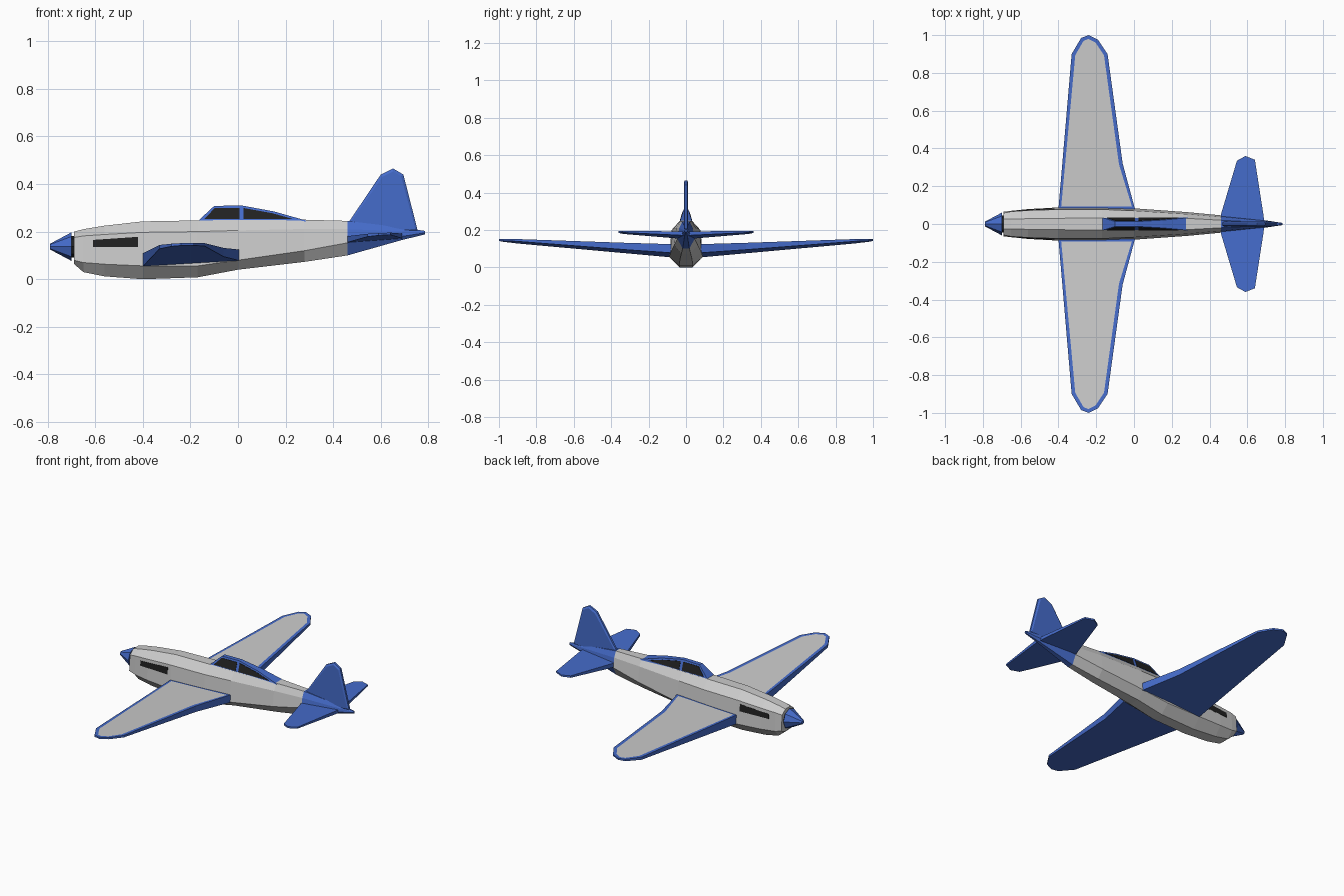
import bpy, bmesh
from math import pi
from mathutils import Vector, Matrix
from mathutils.bvhtree import BVHTree

if "Cube" in bpy.data.objects:
    bpy.data.objects.remove(bpy.data.objects["Cube"])


def material(name, color):
    m = bpy.data.materials.new(name)
    m.diffuse_color = color
    m.use_nodes = True
    m.node_tree.nodes["Principled BSDF"].inputs["Base Color"].default_value = m.diffuse_color
    return m


GREY = material("grey", (0.6, 0.6, 0.6, 1))
BLUE = material("blue", (0.06, 0.15, 0.6, 1))
BLACK = material("black", (0.015, 0.015, 0.015, 1))


def finish(name, bm, mats, mirror=False):
    bmesh.ops.recalc_face_normals(bm, faces=bm.faces[:])
    me = bpy.data.meshes.new(name)
    bm.to_mesh(me)
    bm.free()
    for m in mats:
        me.materials.append(m)
    ob = bpy.data.objects.new(name, me)
    bpy.context.collection.objects.link(ob)
    if mirror:
        mod = ob.modifiers.new("mirror", 'MIRROR')
        mod.use_axis = (False, True, False)
        mod.use_mirror_merge = False
    return ob


def bridge(bm, a, b):
    n = len(a)
    return [bm.faces.new((a[i], a[(i + 1) % n], b[(i + 1) % n], b[i])) for i in range(n)]


def prism(side_a, side_b):
    """Closed solid between two matching outlines; returns bmesh and both caps."""
    bm = bmesh.new()
    a = [bm.verts.new(p) for p in side_a]
    b = [bm.verts.new(p) for p in side_b]
    bridge(bm, a, b)
    caps = bm.faces.new(a), bm.faces.new(b[::-1])
    bmesh.ops.recalc_face_normals(bm, faces=bm.faces[:])
    return bm, caps


def slab(outline, top, bottom):
    """Wing panel from an (x, y) plan between two sloping planes."""
    def plane(c):
        return [(x, y, c[0] + c[1] * y + c[2] * (x - outline[0][0])) for x, y in outline]
    return prism(plane(top), plane(bottom))


def side_panel(name, target, outline):
    """Dark panel laid on the side of a body, given as an (x, z) outline."""
    bm = bmesh.new()
    verts = []
    for x, z in outline:
        hit = target.ray_cast(Vector((x, 1, z)), Vector((0, -1, 0)))[0]
        verts.append(bm.verts.new((x, hit.y + 0.002, z)))
    face = bm.faces.new(verts)
    face.normal_update()
    if face.normal.y < 0:
        face.normal_flip()
    back = [bm.verts.new(v.co - Vector((0, 0.004, 0))) for v in verts]
    bridge(bm, verts, back)
    finish(name, bm, [BLACK], mirror=True)


# Fuselage: x, then (z, half width) for top, shoulder, chine and keel
stations = [
    (-.69, .20, .025, .175, .058, .080, .065, .065, .035),
    (-.65, .21, .027, .182, .066, .070, .070, .030, .035),
    (-.56, .225, .028, .188, .072, .063, .079, .012, .035),
    (-.40, .243, .030, .197, .077, .056, .088, .000, .035),
    (-.17, .247, .033, .200, .077, .056, .090, .008, .035),
    (.00, .249, .033, .205, .070, .080, .083, .040, .033),
    (.28, .250, .030, .211, .052, .120, .063, .073, .025),
    (.46, .245, .020, .210, .036, .153, .046, .100, .018),
    (.69, .217, .008, .202, .016, .180, .020, .165, .008),
    (.785, .203, .003, .200, .006, .195, .006, .188, .003),
]
bm = bmesh.new()
rings = []
for x, *s in stations:
    half = [(s[i + 1], s[i]) for i in range(0, 8, 2)]
    ring = half + [(-y, z) for y, z in reversed(half)]
    rings.append([bm.verts.new((x, y, z)) for y, z in ring])
for a, b in zip(rings, rings[1:]):
    for f in bridge(bm, a, b):
        f.material_index = int(a[0].co.x > 0.45)
bm.faces.new(rings[0])
bm.faces.new(rings[-1]).material_index = 1
fuselage_tree = BVHTree.FromBMesh(bm)
finish("fuselage", bm, [GREY, BLUE])

# Main wings: blue slab with a grey inset upper skin
wing_plan = [(-.40, .08), (-.33, .90), (-.28, .985), (-.24, 1.0),
             (-.19, .975), (-.14, .90), (-.06, .32), (.005, .08)]
bm, (upper, _) = slab(wing_plan, (.105, .04, .04), (.047, .085, .06))
bmesh.ops.inset_region(bm, faces=[upper], thickness=0.02)
upper.material_index = 1
finish("wings", bm, [BLUE, GREY], mirror=True)

# Tailplane
tail_plan = [(.46, .02), (.46, .05), (.545, .335), (.59, .36), (.64, .34), (.685, .05), (.69, .01)]
bm, _ = slab(tail_plan, (.18, .02, .05), (.152, .06, .08))
finish("tailplane", bm, [BLUE], mirror=True)

# Fin, with slightly raised flat cheeks
fin_side = [(.462, .235), (.60, .44), (.652, .465), (.695, .44), (.755, .205), (.69, .195)]
bm, caps = prism([(x, .006, z) for x, z in fin_side], [(x, -.006, z) for x, z in fin_side])
for cap in caps:
    bmesh.ops.inset_region(bm, faces=[cap], thickness=0.012, depth=0.006)
finish("fin", bm, [BLUE])

# Canopy frame, narrowing towards the roof
canopy_side = [(-.17, .243), (-.10, .308), (.015, .31), (.15, .285), (.285, .247), (.285, .243)]


def canopy_outline(sign):
    return [(x, sign * (.034 - (z - .243) * .32), z) for x, z in canopy_side]


bm, _ = prism(canopy_outline(1), canopy_outline(-1))
canopy_tree = BVHTree.FromBMesh(bm)
finish("canopy_frame", bm, [BLUE])

# Canopy glass
side_panel("front_glass", canopy_tree, [(-.142, .252), (-.098, .299), (.006, .299), (.006, .252)])
side_panel("rear_glass", canopy_tree, [(.024, .252), (.024, .299), (.145, .277), (.235, .252)])

# Exhaust openings
side_panel("exhaust_panel", fuselage_tree, [(-.61, .136), (-.61, .165), (-.42, .178), (-.42, .136)])

# Propeller spinner and its dark backing plate
bm = bmesh.new()
bmesh.ops.create_cone(bm, cap_ends=True, segments=8, radius1=.06, radius2=.012, depth=.09,
                      matrix=Matrix.Translation((-.745, 0, .137)) @ Matrix.Rotation(-pi / 2, 4, 'Y'))
finish("spinner", bm, [BLUE])
bm = bmesh.new()
bmesh.ops.create_cone(bm, cap_ends=True, segments=8, radius1=.045, radius2=.045, depth=.03,
                      matrix=Matrix.Translation((-.69, 0, .137)) @ Matrix.Rotation(pi / 2, 4, 'Y'))
finish("spinner_shaft", bm, [BLACK])
